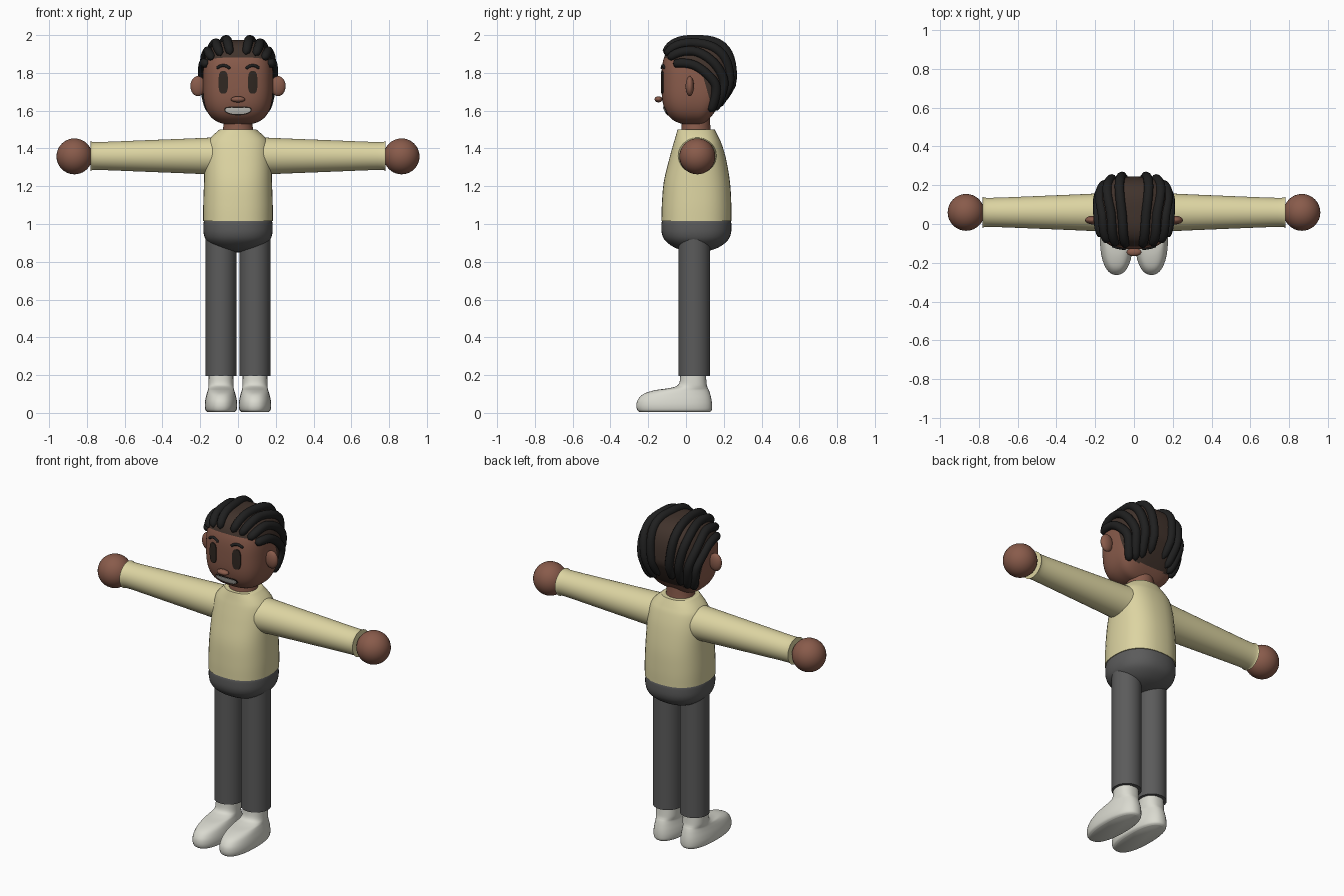
import bpy, bmesh
from math import sin, cos, pi, radians
from mathutils import Vector

if "Cube" in bpy.data.objects:
    bpy.data.objects.remove(bpy.data.objects["Cube"], do_unlink=True)


def material(name, *rgb):
    m = bpy.data.materials.new(name)
    m.use_nodes = True
    m.diffuse_color = (*rgb, 1)
    m.node_tree.nodes["Principled BSDF"].inputs["Base Color"].default_value = (*rgb, 1)
    return m


skin = material("skin brown", .25, .105, .07)
shirt = material("sweater yellow", .72, .66, .36)
pants = material("trouser grey", .105, .105, .105)
shoe = material("shoe white", .70, .70, .63)
hair = material("hair black", .014, .014, .014)
scalp = material("scalp dark brown", .053, .033, .025)
eye = material("eye dark brown", .03, .021, .016)
teeth = material("teeth white", .85, .83, .77)


def power(a, e):
    return abs(a) ** e * (1 if a >= 0 else -1)


def smooth_rows(rows, k=5):
    """Catmull-Rom interpolation of equal-length tuples."""
    out = []
    for i in range(len(rows) - 1):
        quad = [rows[max(i - 1, 0)], rows[i], rows[i + 1], rows[min(i + 2, len(rows) - 1)]]
        for j in range(k):
            t = j / k
            out.append([b + .5 * t * (c - a + t * (2 * a - 5 * b + 4 * c - d + t * (3 * (b - c) + d - a)))
                        for a, b, c, d in zip(*quad)])
    return out + [list(rows[-1])]


def finish(name, bm, *mats):
    bmesh.ops.recalc_face_normals(bm, faces=bm.faces[:])
    me = bpy.data.meshes.new(name)
    bm.to_mesh(me)
    bm.free()
    for m in mats:
        me.materials.append(m)
    ob = bpy.data.objects.new(name, me)
    bpy.context.collection.objects.link(ob)
    bpy.ops.object.select_all(action="DESELECT")
    ob.select_set(True)
    bpy.context.view_layer.objects.active = ob
    bpy.ops.object.shade_smooth_by_angle(angle=radians(45))
    return ob


def skin_rings(bm, rings, caps=True):
    for a, b in zip(rings, rings[1:]):
        for i in range(len(a)):
            j = (i + 1) % len(a)
            bm.faces.new((a[i], a[j], b[j], b[i]))
    if caps:
        bm.faces.new(rings[0])
        bm.faces.new(rings[-1])


def loft(name, rows, mat, place=lambda u, v, w: (u, v, w), n=2, k=5):
    """Rows are (height, half width, low depth, high depth); n squares the section."""
    bm = bmesh.new()
    rings = []
    for w, hu, lo, hi in smooth_rows(rows, k):
        ring = []
        for i in range(40):
            a = 2 * pi * i / 40
            u = hu * power(cos(a), 2 / n)
            v = (lo + hi) / 2 + (hi - lo) / 2 * power(sin(a), 2 / n)
            ring.append(bm.verts.new(place(u, v, w)))
        rings.append(ring)
    skin_rings(bm, rings)
    return finish(name, bm, mat)


def ellipsoid(name, centre, size, mat):
    bm = bmesh.new()
    bmesh.ops.create_uvsphere(bm, u_segments=32, v_segments=20, radius=1)
    for v in bm.verts:
        v.co = Vector(centre) + Vector(a * b for a, b in zip(v.co, size))
    return finish(name, bm, mat)


def tube(name, points, radius, mat):
    cu = bpy.data.curves.new(name, "CURVE")
    cu.dimensions = "3D"
    cu.bevel_depth = radius
    cu.bevel_resolution = 3
    cu.use_fill_caps = True
    sp = cu.splines.new("POLY")
    sp.points.add(len(points) - 1)
    for i, p in enumerate(points):
        sp.points[i].co = (*p, 1)
        t = 2 * i / (len(points) - 1) - 1
        sp.points[i].radius = max(1 - t ** 10, 0) ** .5 * .85 + .15
    cu.materials.append(mat)
    ob = bpy.data.objects.new(name, cu)
    bpy.context.collection.objects.link(ob)
    bpy.ops.object.select_all(action="DESELECT")
    ob.select_set(True)
    bpy.context.view_layer.objects.active = ob
    bpy.ops.object.convert(target="MESH")


# Torso, neck and pelvis
loft("sweater_body", [(1.015, .184, -.13, .24), (1.1, .184, -.128, .24), (1.22, .18, -.118, .233),
                      (1.34, .176, -.09, .213), (1.42, .166, -.068, .19), (1.46, .142, -.056, .172),
                      (1.5, .098, -.045, .152)], shirt, n=2.4)
loft("neck", [(1.44, .1, -.04, .14), (1.5, .08, -.025, .13), (1.6, .072, -.02, .125)], skin)
loft("pelvis", [(1.02, .178, -.125, .235), (1.0, .183, -.13, .24), (.95, .182, -.128, .238),
                (.91, .165, -.108, .218), (.875, .12, -.06, .17), (.855, .06, 0, .11),
                (.85, .012, .045, .065)], pants, n=2.3)

# Limbs, mirrored
for s, side in ((1, "left"), (-1, "right")):
    loft(side + "_sleeve", [(.1, .1, -.045, .165), (.2, .095, -.037, .157), (.5, .083, -.024, .144),
                            (.74, .074, -.015, .135), (.78, .079, -.02, .14)], shirt,
         lambda u, v, w: (s * w, v, 1.36 + u))
    ellipsoid(side + "_hand", (s * .866, .06, 1.358), (.095,) * 3, skin)
    loft(side + "_trouser_leg", [(.195, .081, -.039, .127), (.95, .081, -.039, .127)], pants,
         lambda u, v, w: (s * .09 + u, v, w), k=1)
    loft(side + "_shoe", [(.004, .07, -.245, .125), (.015, .082, -.258, .136), (.04, .086, -.263, .138),
                          (.07, .083, -.255, .135), (.1, .076, -.225, .128), (.12, .07, -.165, .121),
                          (.132, .067, -.085, .115), (.15, .066, -.04, .11), (.2, .065, -.03, .105)],
         shoe, lambda u, v, w: (s * .09 + u, v, w), n=2.3)

# Head: rounded box narrowing at the lower back
C, R, N = Vector((0, .0575, 1.75)), (.186, .1875, .225), 3


def on_head(d, lift=1.0):
    f = sum(abs(a / r) ** N for a, r in zip(d, R)) ** (-1 / N)
    p = Vector(d) * f * lift
    if p.y > 0 and p.z < 0:
        p.y += .5 * p.z * p.y / R[1]
    return C + p


def on_face(x, z, out=0.0):
    rest = 1 - abs(x / R[0]) ** N - abs((z - C.z) / R[2]) ** N
    return Vector((x, C.y - R[1] * max(rest, 0) ** (1 / N) - out, z))


bm = bmesh.new()
bmesh.ops.create_cube(bm, size=2)
bmesh.ops.subdivide_edges(bm, edges=bm.edges[:], cuts=23, use_grid_fill=True)
for v in bm.verts:
    v.co = on_head(Vector(a * (1.35 - .35 * a * a) * r for a, r in zip(v.co, R)))
hairlines = [(Vector((0, -.13, 1.885)), Vector((0, .25, 1))), (Vector((0, .08, 1.82)), Vector((0, 1, .28)))]
for co, no in hairlines:
    bmesh.ops.bisect_plane(bm, geom=bm.verts[:] + bm.edges[:] + bm.faces[:], plane_co=co, plane_no=no)
for f in bm.faces:
    mid = f.calc_center_median()
    f.material_index = int(any((mid - co).dot(no) > 0 for co, no in hairlines) and mid.z > 1.595)
finish("head", bm, skin, scalp)

# Braids sweep from the forehead to the nape
braids = [[(.042, -.12, 1.905), (.062, .04, 1.98), (.072, .22, 1.9), (.04, .22, 1.66)],
          [(.095, -.115, 1.9), (.12, .05, 1.96), (.125, .21, 1.85), (.075, .21, 1.63)],
          [(.14, -.1, 1.88), (.17, .05, 1.92), (.165, .19, 1.79), (.105, .2, 1.61)],
          [(.175, -.075, 1.855), (.19, .05, 1.84), (.18, .165, 1.73), (.135, .175, 1.6)]]
for s, side in ((1, "left"), (-1, "right")):
    for i, path in enumerate(braids):
        pts = [on_head(Vector(p) - C, 1.015) for p in smooth_rows(path, 8)]
        tube(f"{side}_braid_{i + 1}", [(s * p.x, p.y, p.z) for p in pts], .025, hair)


def plate(name, cx, cz, hw, hh, mat, out, n=3, bend=0):
    """Thin patch following the face."""
    bm = bmesh.new()
    rings = []
    for scale, lift in ((1, -.004), (1, out), (.7, out), (.4, out), (.1, out)):
        ring = []
        for i in range(32):
            a = 2 * pi * i / 32
            x = cx + scale * hw * power(cos(a), 2 / n)
            z = cz + scale * hh * power(sin(a), 2 / n) + bend * (x - cx) ** 2
            ring.append(bm.verts.new(on_face(x, z, lift)))
        rings.append(ring)
    skin_rings(bm, rings)
    finish(name, bm, mat)


# Face details
for s, side in ((1, "left"), (-1, "right")):
    plate(side + "_eye", s * .078, 1.75, .025, .06, eye, .005)
    brow = smooth_rows([(.042, 1.822), (.062, 1.836), (.088, 1.838), (.114, 1.824)])
    tube(side + "_eyebrow", [on_face(s * x, z) for x, z in brow], .008, hair)
    ellipsoid(side + "_ear", (s * .212, .02, 1.73), (.04, .022, .053), skin)
plate("mouth", 0, 1.598, .073, .023, eye, .003, 2.6, 1.5)
plate("teeth", 0, 1.598, .066, .017, teeth, .006, 2.6, 1.5)
ellipsoid("nose", (0, -.145, 1.66), (.038, .021, .016), skin)
